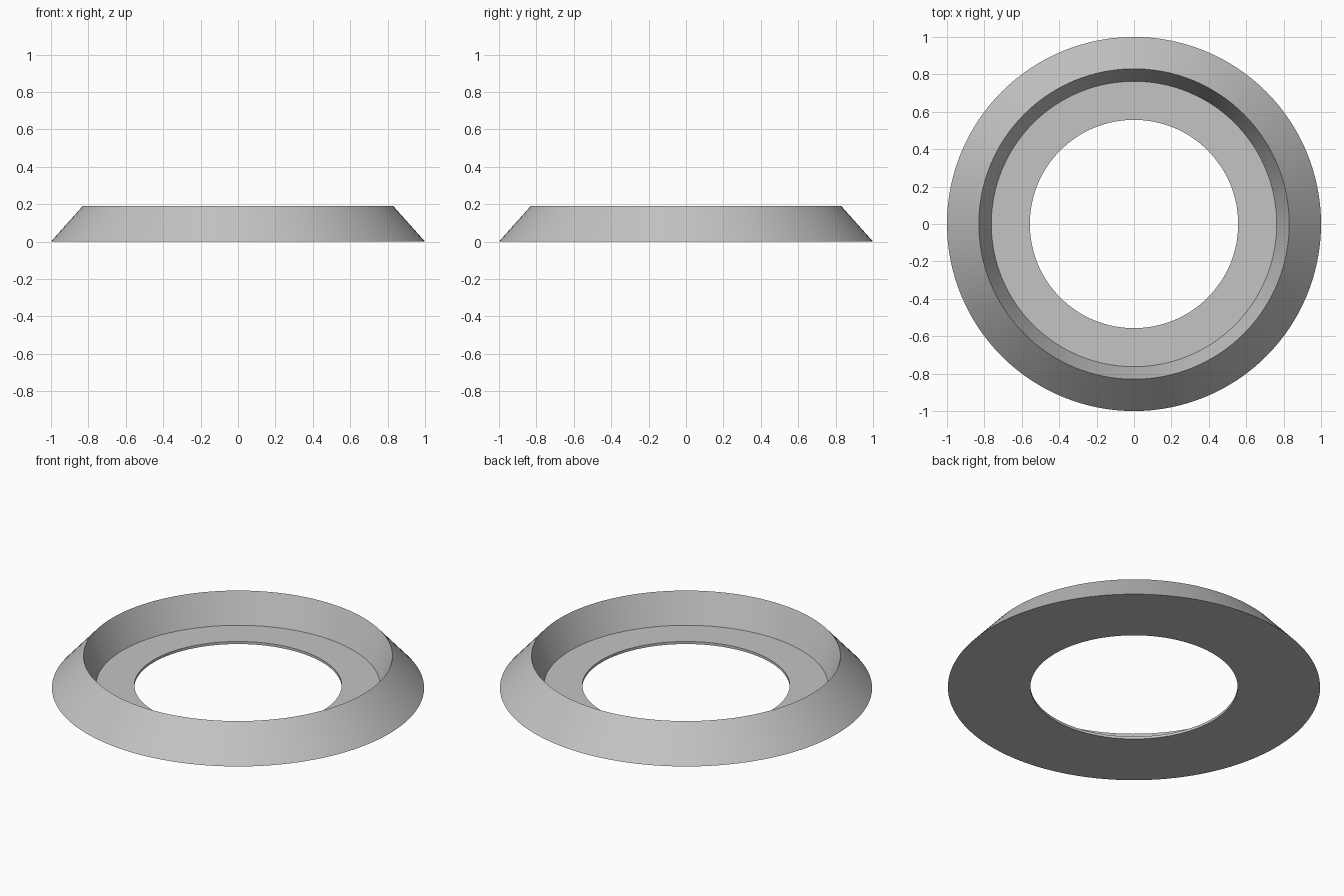
import bpy
import bmesh
import math

if "Cube" in bpy.data.objects:
    bpy.data.objects.remove(bpy.data.objects["Cube"])

SEGMENTS = 128

grey = bpy.data.materials.new("light grey")
grey.diffuse_color = (0.55, 0.55, 0.55, 1.0)
grey.use_nodes = True
grey.node_tree.nodes["Principled BSDF"].inputs["Base Color"].default_value = grey.diffuse_color

# Cross-section (radius, height): bevelled rim with a thin inner ledge
PROFILE = [(0.557, 0.0), (1.0, 0.0), (0.83, 0.19), (0.763, 0.015), (0.557, 0.015)]


def lathe(name, profile, material):
    """Revolve a closed cross-section around the z axis."""
    bm = bmesh.new()
    rings = []
    for i in range(SEGMENTS):
        a = 2 * math.pi * i / SEGMENTS
        rings.append([bm.verts.new((r * math.cos(a), r * math.sin(a), z)) for r, z in profile])
    n = len(profile)
    for i in range(SEGMENTS):
        here, there = rings[i], rings[(i + 1) % SEGMENTS]
        for j in range(n):
            k = (j + 1) % n
            bm.faces.new((here[j], there[j], there[k], here[k]))
    bmesh.ops.recalc_face_normals(bm, faces=bm.faces)
    mesh = bpy.data.meshes.new(name)
    bm.to_mesh(mesh)
    bm.free()
    mesh.materials.append(material)
    obj = bpy.data.objects.new(name, mesh)
    bpy.context.collection.objects.link(obj)
    bpy.context.view_layer.objects.active = obj
    obj.select_set(True)
    bpy.ops.object.shade_smooth_by_angle(angle=math.radians(30))
    return obj


# Bevelled trim ring
lathe("bevelled_ring", PROFILE, grey)
